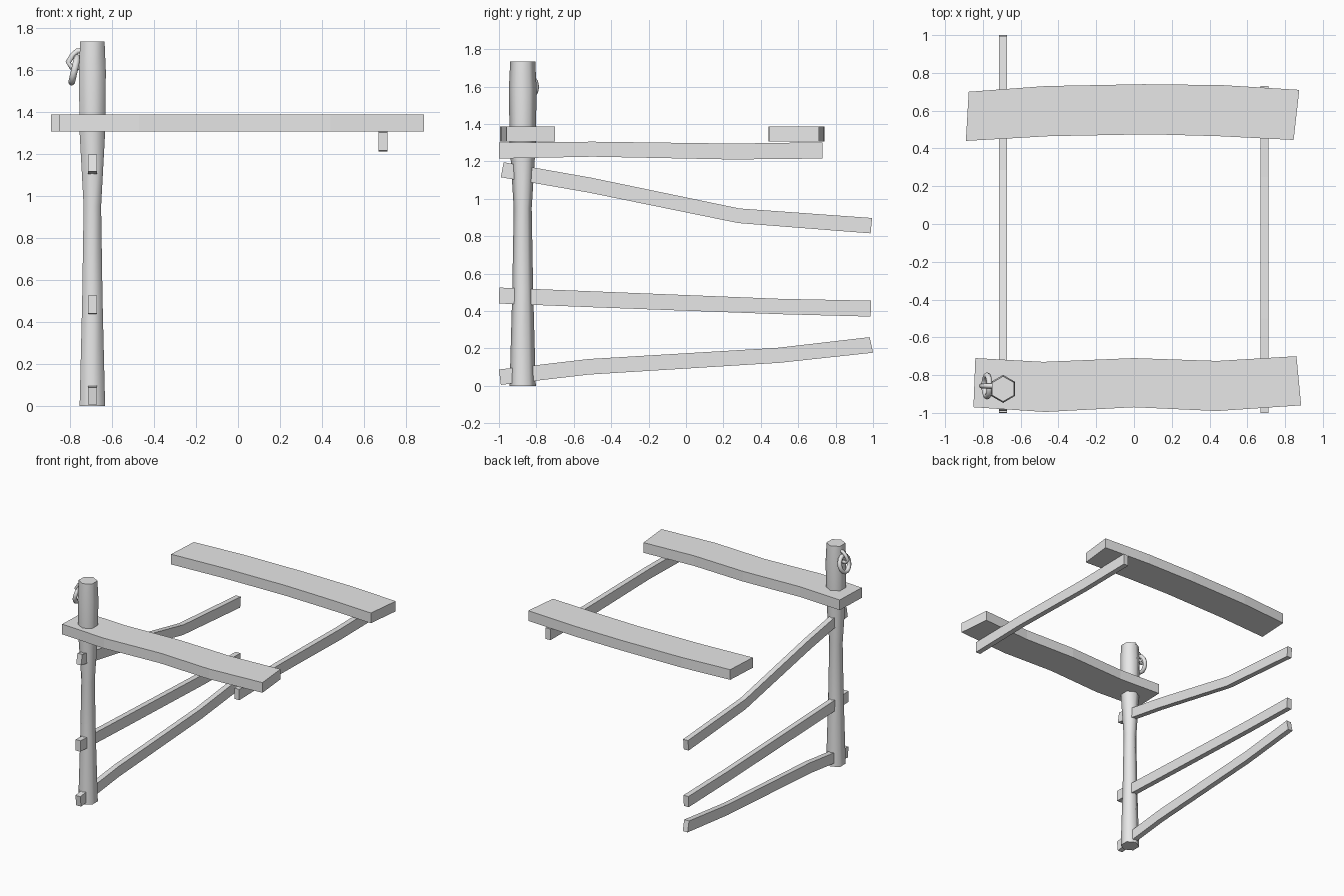
import bpy, bmesh, math
from mathutils import Vector, Matrix

cube = bpy.data.objects.get("Cube")
if cube:
    bpy.data.objects.remove(cube, do_unlink=True)

grey = bpy.data.materials.new("plain grey")
grey.use_nodes = True
grey.diffuse_color = (0.8, 0.8, 0.8, 1)
grey.node_tree.nodes["Principled BSDF"].inputs["Base Color"].default_value = (0.8, 0.8, 0.8, 1)

POST_X, POST_Y = -0.693, -0.873


def finish(name, bm, smooth=False):
    """Turn a bmesh into a named, coloured object."""
    bmesh.ops.recalc_face_normals(bm, faces=bm.faces)
    mesh = bpy.data.meshes.new(name)
    bm.to_mesh(mesh)
    bm.free()
    mesh.materials.append(grey)
    obj = bpy.data.objects.new(name, mesh)
    bpy.context.collection.objects.link(obj)
    if smooth:
        bpy.context.view_layer.objects.active = obj
        obj.select_set(True)
        bpy.ops.object.shade_smooth_by_angle(angle=math.radians(65))
        obj.select_set(False)
    return obj


def loft(name, sections, closed=False, smooth=False):
    """Skin a list of equal cross-sections; cap the ends unless closed."""
    bm = bmesh.new()
    rings = [[bm.verts.new(p) for p in s] for s in sections]
    n = len(rings[0])
    pairs = list(zip(rings, rings[1:])) + ([(rings[-1], rings[0])] if closed else [])
    for a, b in pairs:
        for i in range(n):
            j = (i + 1) % n
            bm.faces.new((a[i], a[j], b[j], b[i]))
    if not closed:
        bm.faces.new(rings[0])
        bm.faces.new(rings[-1])
    return finish(name, bm, smooth)


def plank(name, edges, low=1.305, high=1.385):
    """Flat board: each entry is (front x, front y, back x, back y)."""
    loft(name, [[(fx, fy, low), (bx, by, low), (bx, by, high), (fx, fy, high)]
                for fx, fy, bx, by in edges])


def rail(name, x, edges, half=0.021):
    """Bent bar along y: each entry is (bottom y, bottom z, top y, top z)."""
    loft(name, [[(x - half, by, bz), (x + half, by, bz), (x + half, ty, tz), (x - half, ty, tz)]
                for by, bz, ty, tz in edges])


def tube(name, path, radius, closed, side, sides=8):
    """Round bar swept along a planar path whose plane normal is side."""
    sections = []
    for i, p in enumerate(path):
        if closed:
            t = path[(i + 1) % len(path)] - path[i - 1]
        else:
            t = path[min(i + 1, len(path) - 1)] - path[max(i - 1, 0)]
        out = t.cross(side).normalized()
        angles = [math.tau * k / sides for k in range(sides)]
        sections.append([p + radius * (math.cos(a) * out + math.sin(a) * side) for a in angles])
    loft(name, sections, closed, smooth=True)


# Six-sided post with a narrow waist
profile = [(0, 0.07), (0.5, 0.056), (0.95, 0.048), (1.3, 0.07), (1.59, 0.074), (1.733, 0.067)]
hexagon = [math.radians(30 + 60 * k) for k in range(6)]
loft("post", [[(POST_X + r * math.cos(a), POST_Y + r * math.sin(a), z) for a in hexagon]
              for z, r in profile], smooth=True)

# Wavy boards lying across the top
plank("front_board", [(-0.85, -0.97, -0.84, -0.71), (-0.47, -0.995, -0.48, -0.73),
                      (0, -0.97, 0, -0.71), (0.44, -0.99, 0.44, -0.725),
                      (0.885, -0.96, 0.86, -0.70)])
plank("back_board", [(-0.89, 0.44, -0.875, 0.70), (-0.45, 0.465, -0.47, 0.73),
                     (0.08, 0.475, 0.05, 0.74), (0.45, 0.465, 0.47, 0.735),
                     (0.845, 0.445, 0.875, 0.71)])

# Rail carrying the boards
rail("support_rail", 0.69, [(-1, 1.215, -1, 1.30), (-0.5, 1.225, -0.5, 1.305),
                            (0.25, 1.21, 0.25, 1.295), (0.73, 1.215, 0.73, 1.302)])

# Bent side rails running through the post
rail("upper_rail", POST_X, [(-0.99, 1.115, -0.975, 1.195), (-0.52, 1.033, -0.51, 1.113),
                            (0.28, 0.87, 0.285, 0.948), (0.987, 0.815, 0.995, 0.897)])
rail("middle_rail", POST_X, [(-1, 0.44, -0.998, 0.525), (-0.5, 0.42, -0.5, 0.505),
                             (0.5, 0.383, 0.5, 0.465), (0.987, 0.37, 0.99, 0.455)])
rail("lower_rail", POST_X, [(-0.99, 0.005, -1, 0.087), (-0.52, 0.06, -0.52, 0.143),
                            (0.5, 0.123, 0.49, 0.203), (1, 0.177, 0.982, 0.26)])

# Staple on the post's right side
ring_y = -0.857
staple = [Vector((x, ring_y, z)) for x, z in
          [(-0.73, 1.69), (-0.765, 1.688), (-0.787, 1.668), (-0.808, 1.635),
           (-0.795, 1.613), (-0.73, 1.608)]]
tube("staple", staple, 0.013, False, Vector((0, 1, 0)))

# Ring hanging from the staple, leaning out at the bottom
lean = Matrix.Rotation(math.radians(13), 3, 'Y')
centre = Vector((-0.778, ring_y, 1.598))
path = [centre + lean @ Vector((0, 0.056 * math.cos(a), 0.062 * math.sin(a)))
        for a in [math.tau * k / 14 for k in range(14)]]
tube("hanging_ring", path, 0.016, True, (lean @ Vector((1, 0, 0))).normalized())
